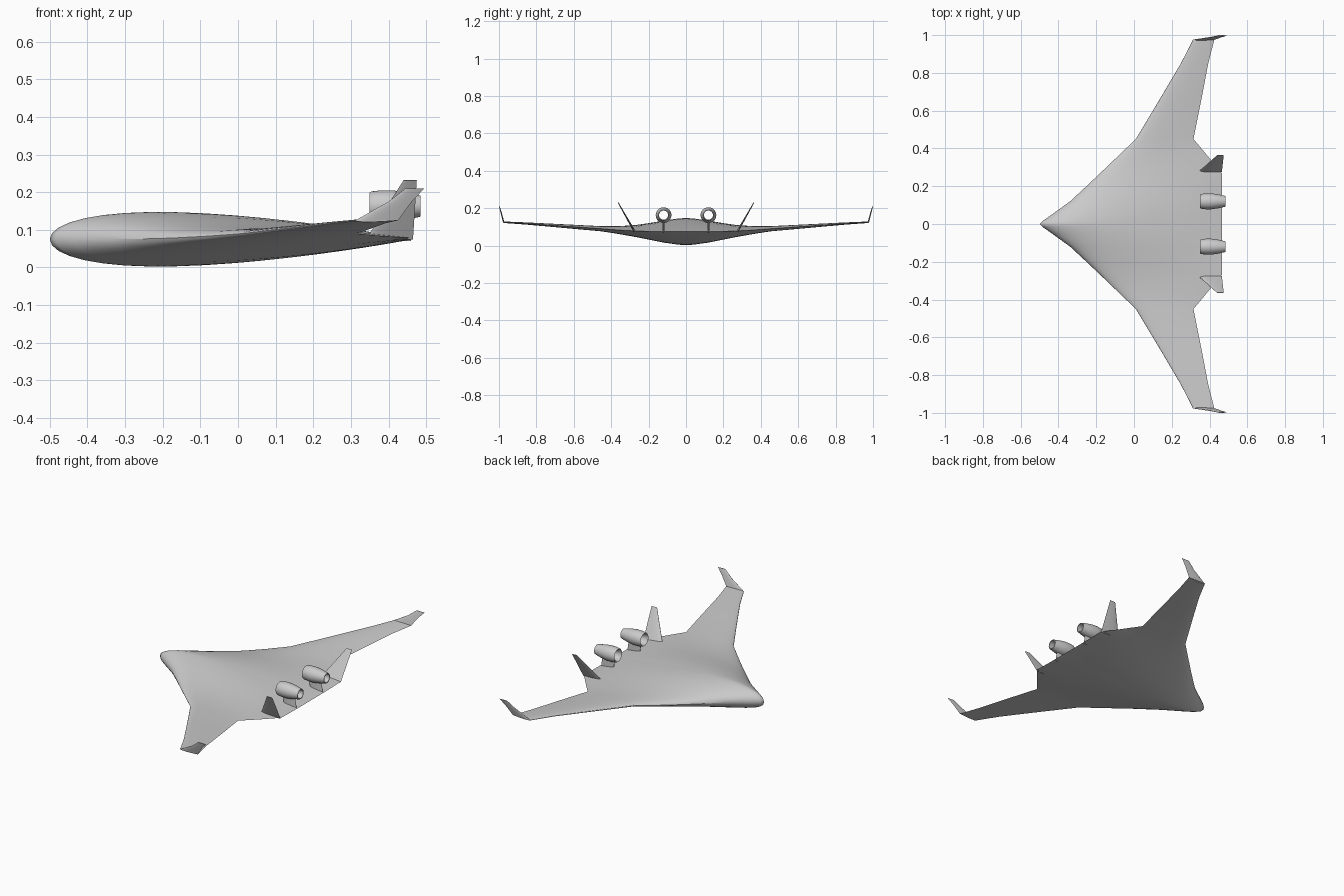
import bpy, bmesh, math
from mathutils import Vector

cube = bpy.data.objects.get("Cube")
if cube:
    bpy.data.objects.remove(cube, do_unlink=True)

GREY = (0.6, 0.6, 0.6, 1)
paint = bpy.data.materials.new("light grey paint")
paint.use_nodes = True
paint.diffuse_color = GREY
paint.node_tree.nodes["Principled BSDF"].inputs["Base Color"].default_value = GREY


def airfoil(t):
    """Symmetric aerofoil half thickness, peaking at one."""
    return max(0, 10 * (0.2969 * math.sqrt(t) - 0.126 * t - 0.3516 * t**2
                        + 0.2843 * t**3 - 0.1036 * t**4))


def finish(name, bm, angle=30):
    """Turn a bmesh into a smooth object mirrored to the other side."""
    bmesh.ops.remove_doubles(bm, verts=bm.verts, dist=0.00001)
    bmesh.ops.recalc_face_normals(bm, faces=bm.faces)
    mesh = bpy.data.meshes.new(name)
    bm.to_mesh(mesh)
    bm.free()
    mesh.materials.append(paint)
    obj = bpy.data.objects.new(name, mesh)
    bpy.context.collection.objects.link(obj)
    mirror = obj.modifiers.new("mirror", 'MIRROR')
    mirror.use_axis = (False, True, False)
    mirror.merge_threshold = 0.0001
    bpy.ops.object.select_all(action='DESELECT')
    obj.select_set(True)
    bpy.context.view_layer.objects.active = obj
    bpy.ops.object.shade_smooth_by_angle(angle=math.radians(angle))
    return obj


def loft(name, sections, cap_root=True, steps=20):
    """Skin aerofoil sections: leading point, trailing point, half thickness, up."""
    bm = bmesh.new()
    rings = []
    for lead, trail, half, up in sections:
        lead, trail, up = Vector(lead), Vector(trail), Vector(up).normalized()
        ring = []
        for i in range(2 * steps):
            a = math.pi * i / steps
            t = (1 + math.cos(a)) / 2
            side = 1 if i < steps else -1
            ring.append(bm.verts.new(lead.lerp(trail, t) + up * side * half * airfoil(t)))
        rings.append(ring)
    n = 2 * steps
    for r, s in zip(rings, rings[1:]):
        for i in range(n):
            j = (i + 1) % n
            bm.faces.new((r[i], r[j], s[j], s[i]))
    bm.faces.new(rings[-1])
    if cap_root:
        bm.faces.new(rings[0])
    return finish(name, bm)


# Blended body and wing: span position, leading x, trailing x, height, half thickness
stations = [
    (0, -0.5, 0.465, 0.075, 0.0725),
    (0.015, -0.485, 0.465, 0.075, 0.072),
    (0.05, -0.435, 0.465, 0.075, 0.069),
    (0.12, -0.338, 0.465, 0.075, 0.059),
    (0.2, -0.252, 0.465, 0.076, 0.044),
    (0.27, -0.178, 0.465, 0.078, 0.032),
    (0.36, -0.084, 0.39, 0.083, 0.021),
    (0.45, 0.01, 0.315, 0.09, 0.014),
    (0.65, 0.13, 0.355, 0.104, 0.010),
    (0.85, 0.248, 0.393, 0.118, 0.006),
    (0.975, 0.312, 0.425, 0.125, 0.004),
]
loft("blended_wing_body",
     [((a, y, z), (b, y, z), h, (0, 0, 1)) for y, a, b, z, h in stations],
     cap_root=False)

# Raked winglets
lean = (0, -1, 0.25)
loft("winglet", [
    ((0.312, 0.975, 0.125), (0.425, 0.975, 0.125), 0.004, lean),
    ((0.40, 0.988, 0.175), (0.462, 0.988, 0.175), 0.003, lean),
    ((0.445, 0.998, 0.21), (0.495, 0.998, 0.21), 0.002, lean)])

# Canted tail fins
cant = (0, -1, 0.55)
loft("tail_fin", [
    ((0.34, 0.275, 0.075), (0.465, 0.275, 0.075), 0.006, cant),
    ((0.44, 0.364, 0.232), (0.475, 0.364, 0.232), 0.002, cant)])

# Engine pylons
loft("engine_pylon", [
    ((0.38, 0.12, 0.07), (0.46, 0.12, 0.07), 0.005, (0, 1, 0)),
    ((0.37, 0.12, 0.135), (0.45, 0.12, 0.135), 0.005, (0, 1, 0))])

# Open engine nacelles: outer skin from intake to nozzle, then the inner duct
profile = [(0.35, 0.036), (0.355, 0.039), (0.38, 0.042), (0.41, 0.042),
           (0.445, 0.037), (0.485, 0.028), (0.485, 0.024), (0.44, 0.024),
           (0.38, 0.026), (0.355, 0.031)]
bm = bmesh.new()
sides = 32
rings = [[bm.verts.new((x, 0.12 + r * math.cos(2 * math.pi * k / sides),
                        0.163 + r * math.sin(2 * math.pi * k / sides)))
          for k in range(sides)] for x, r in profile]
for i, ring in enumerate(rings):
    nxt = rings[(i + 1) % len(rings)]
    for k in range(sides):
        m = (k + 1) % sides
        bm.faces.new((ring[k], ring[m], nxt[m], nxt[k]))
finish("engine_nacelle", bm, 40)
